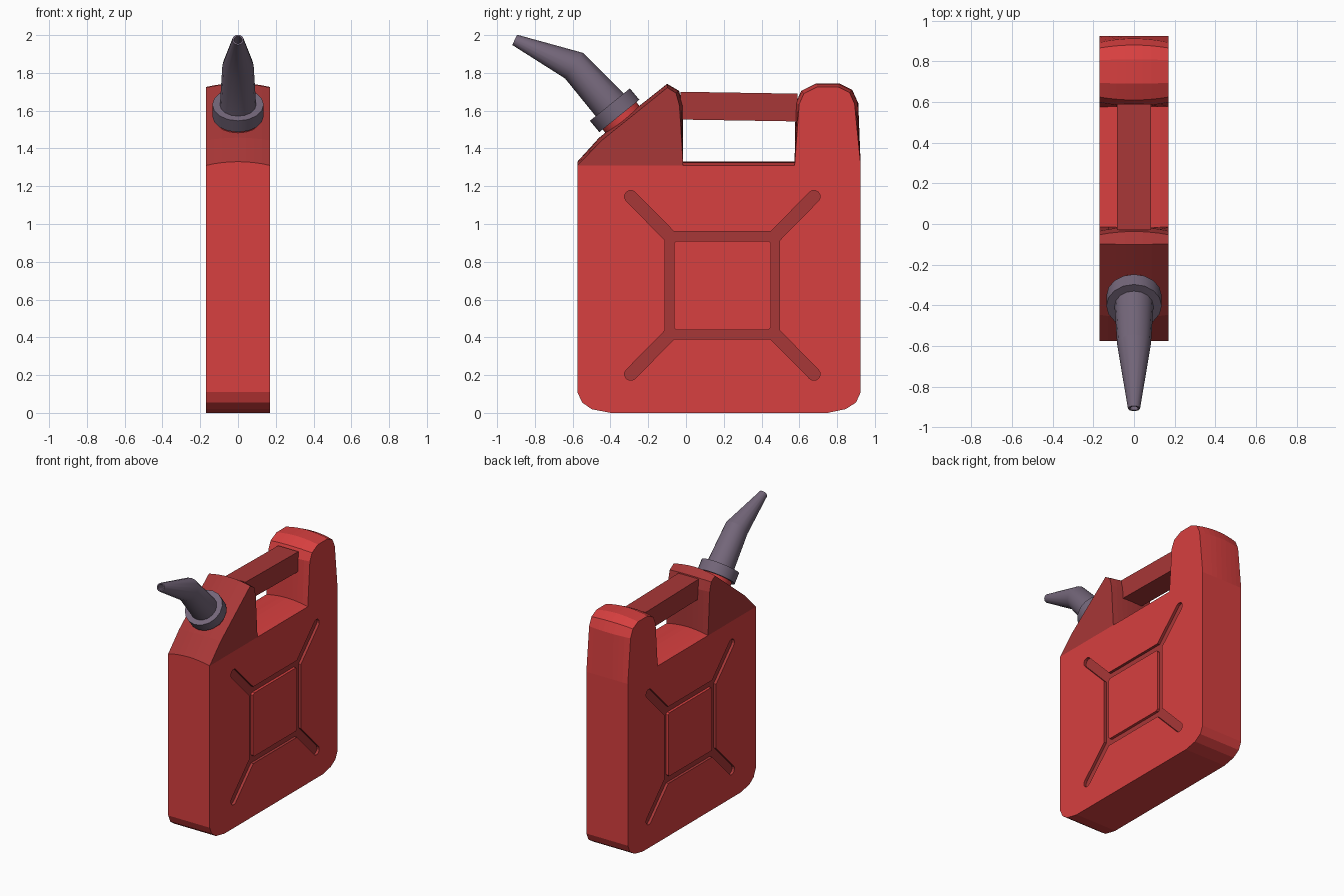
import bpy, bmesh, math
from mathutils import Vector

if "Cube" in bpy.data.objects:
    bpy.data.objects.remove(bpy.data.objects["Cube"])


def material(name, rgb):
    m = bpy.data.materials.new(name)
    m.diffuse_color = (*rgb, 1)
    m.use_nodes = True
    m.node_tree.nodes["Principled BSDF"].inputs["Base Color"].default_value = m.diffuse_color
    return m


RED = material("can red", (0.68, 0.05, 0.05))
DARK = material("dark red", (0.39, 0.038, 0.038))
GREY = material("spout grey", (0.175, 0.135, 0.195))
HALF = 0.17


def finish(name, bm, mat):
    bmesh.ops.recalc_face_normals(bm, faces=bm.faces)
    me = bpy.data.meshes.new(name)
    bm.to_mesh(me)
    bm.free()
    me.materials.append(mat)
    ob = bpy.data.objects.new(name, me)
    bpy.context.collection.objects.link(ob)
    return ob


def slab(bm, pts, x0, x1, crown=0.0, cols=1, open_last=False):
    """Extrude a y-z profile along x; points above the shoulder sink toward the sides."""
    n = len(pts)
    area = sum(pts[i - 1][0] * pts[i][1] - pts[i][0] * pts[i - 1][1] for i in range(n))
    sign = 1 if area > 0 else -1
    drop = []
    for i, p in enumerate(pts):
        a, b = Vector(pts[i - 1]), Vector(pts[(i + 1) % n])
        d1, d2 = (Vector(p) - a).normalized(), (b - Vector(p)).normalized()
        d = (d1 + d2).normalized() * sign
        if p[1] < 1.32:
            drop.append(Vector((0, 0)))
        elif p[1] < 1.35:
            drop.append(Vector((0, -crown)))
        else:
            drop.append(Vector((-d.y, d.x)) * crown)
    rings = []
    for c in range(cols + 1):
        t = c / cols
        f = (2 * t - 1) ** 2
        rings.append([bm.verts.new((x0 + (x1 - x0) * t, p[0] + f * o.x, p[1] + f * o.y))
                      for p, o in zip(pts, drop)])
    for r, s in zip(rings, rings[1:]):
        for i in range(n - 1 if open_last else n):
            j = (i + 1) % n
            bm.faces.new((r[i], r[j], s[j], s[i]))
    bm.faces.new(rings[0])
    bm.faces.new(rings[-1])


def loft(name, rings, mat, seg=16):
    """Skin circles given as (y, z, axis, radius) lying on the x = 0 plane."""
    bm = bmesh.new()
    loops = []
    for y, z, ax, r in rings:
        a = Vector((0, *ax)).normalized()
        u, v = Vector((1, 0, 0)), a.cross(Vector((1, 0, 0)))
        loops.append([bm.verts.new(Vector((0, y, z)) + r * (math.cos(t) * u + math.sin(t) * v))
                      for t in (2 * math.pi * k / seg for k in range(seg))])
    for p, q in zip(loops, loops[1:]):
        for i in range(seg):
            j = (i + 1) % seg
            bm.faces.new((p[i], p[j], q[j], q[i]))
    bm.faces.new(loops[0])
    bm.faces.new(loops[-1])
    ob = finish(name, bm, mat)
    bpy.ops.object.select_all(action='DESELECT')
    bpy.context.view_layer.objects.active = ob
    ob.select_set(True)
    bpy.ops.object.shade_smooth_by_angle(angle=math.radians(25))
    return ob


# Main body with the rear shoulder
bm = bmesh.new()
slab(bm, [(-0.575, 0.11), (-0.55, 0.055), (-0.50, 0.02), (-0.40, 0), (0.75, 0), (0.845, 0.02),
          (0.90, 0.055), (0.925, 0.11), (0.925, 1.31), (0.912, 1.64), (0.88, 1.71), (0.81, 1.745),
          (0.69, 1.745), (0.61, 1.705), (0.58, 1.64), (0.575, 1.33), (-0.015, 1.33),
          (-0.575, 1.33)], -HALF, HALF, 0.02, 8)
body = finish("can_body", bm, RED)

# Star-shaped recess pressed into both sides
CY, CZ, HY, HZ = 0.1925, 0.675, 0.303, 0.285
arm = [(HY, HZ - 0.047)]
arm += [(0.485 + 0.033 * math.cos(math.radians(a)), 0.47 + 0.033 * math.sin(math.radians(a)))
        for a in range(-45, 136, 30)]
arm += [(HY - 0.047, HZ)]
star = []
for sy, sz in ((1, 1), (-1, 1), (-1, -1), (1, -1)):
    pts = arm if sy * sz > 0 else arm[::-1]
    star += [(CY + sy * a, CZ + sz * b) for a, b in pts]
bm = bmesh.new()
for s in (-1, 1):
    slab(bm, star, s * 0.15, s * 0.2)
cutter = finish("recess_cutter", bm, DARK)
cutter.hide_render = True
body.data.materials.append(DARK)
mod = body.modifiers.new("recess", 'BOOLEAN')
mod.object = cutter
mod.operation = 'DIFFERENCE'
mod.solver = 'EXACT'
mod.material_mode = 'TRANSFER'
bpy.context.view_layer.objects.active = body
body.select_set(True)
bpy.ops.object.modifier_apply(modifier=mod.name)
bpy.data.objects.remove(cutter)

# Raised panels inside the recesses, flush with the sides
w, h, c = 0.257, 0.235, 0.012
panel = []
for sy, sz in ((1, 1), (-1, 1), (-1, -1), (1, -1)):
    pair = [(w, h - c), (w - c, h)]
    panel += [(CY + sy * a, CZ + sz * b) for a, b in (pair if sy * sz > 0 else pair[::-1])]
for s, side in ((-1, "left"), (1, "right")):
    bm = bmesh.new()
    slab(bm, panel, s * 0.145, s * HALF)
    finish("panel_" + side, bm, RED)

# Sloped front shoulder
bm = bmesh.new()
slab(bm, [(-0.575, 1.33), (-0.46, 1.457), (-0.10, 1.742), (-0.037, 1.705), (-0.015, 1.63),
          (-0.015, 1.33)], -HALF, HALF, 0.02, 8, open_last=True)
finish("front_shoulder", bm, DARK)

# Handle
bm = bmesh.new()
slab(bm, [(-0.03, 1.70), (0.59, 1.69), (0.59, 1.543), (-0.03, 1.553)], -0.083, 0.083)
finish("handle", bm, DARK)

# Neck, collar and bent spout
ax = (-0.63, 0.777)
loft("neck", [(-0.32, 1.53, ax, 0.115), (-0.36, 1.585, ax, 0.115)], RED)
loft("collar", [(-0.353, 1.572, ax, 0.136), (-0.403, 1.632, ax, 0.136)], GREY)
tip = (-0.9, 0.43)
loft("spout", [(-0.385, 1.61, ax, 0.097), (-0.592, 1.838, (-0.81, 0.58), 0.083),
               (-0.907, 1.975, tip, 0.030), (-0.907, 1.975, tip, 0.021),
               (-0.80, 1.928, tip, 0.021)], GREY)
